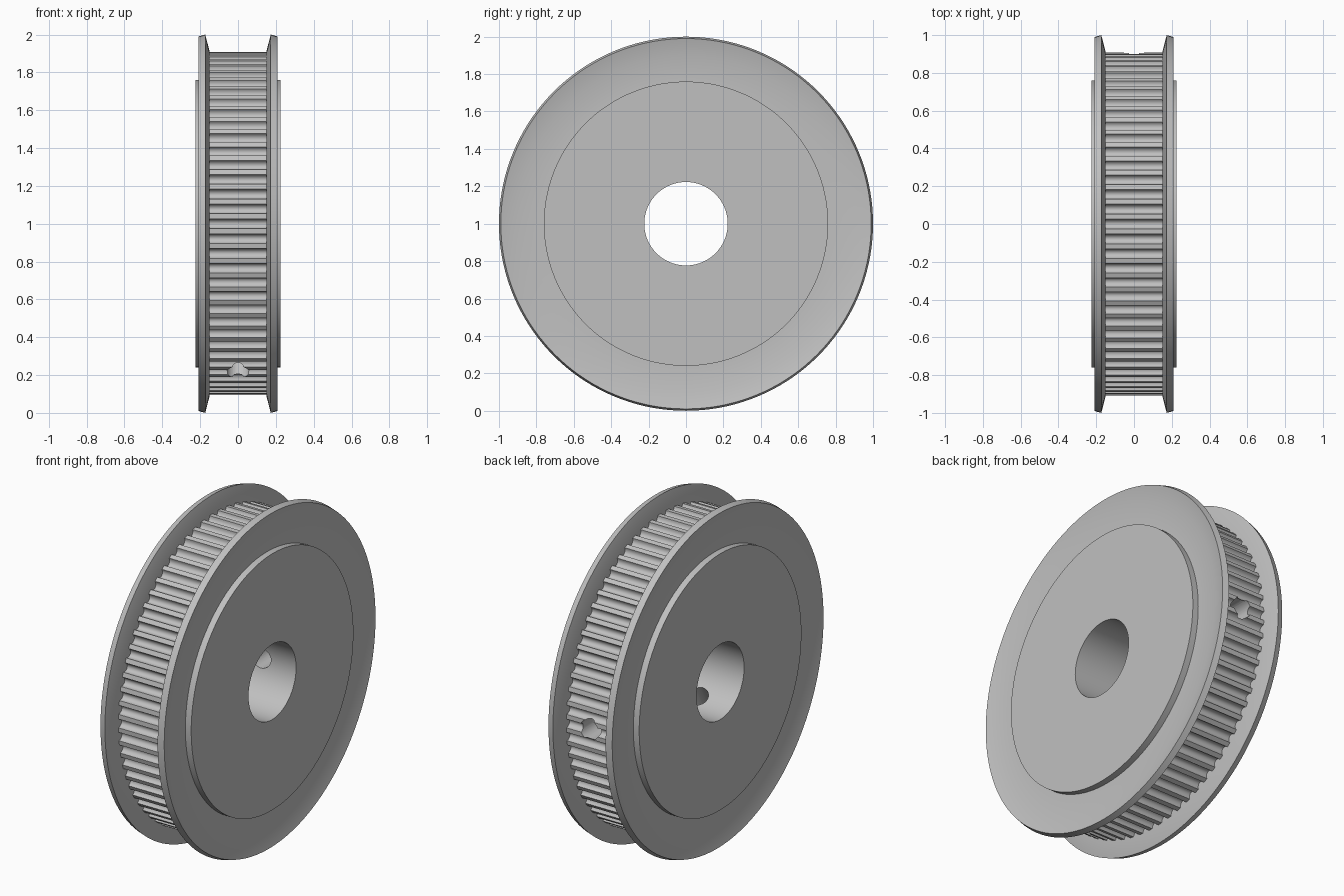
import bpy
import bmesh
from math import sin, cos, pi, radians
from mathutils import Matrix, Vector

cube = bpy.data.objects.get("Cube")
if cube:
    bpy.data.objects.remove(cube, do_unlink=True)

TEETH = 72
TIP_R = 0.907       # radius of the tooth lands
GROOVE_D = 0.03     # groove depth
GROOVE_W = 0.026    # half width of a groove
BORE_R = 0.223
HUB_R = 0.76
BELT_X = 0.15       # half width of the toothed rim
HUB_X = 0.225

steel = bpy.data.materials.new("grey_steel")
steel.use_nodes = True
steel.diffuse_color = (0.53, 0.53, 0.53, 1)
steel.node_tree.nodes["Principled BSDF"].inputs["Base Color"].default_value = (0.53, 0.53, 0.53, 1)


def polar(x, r, a):
    """Point around the wheel axle, which runs along x."""
    return (x, r * cos(a), 1 + r * sin(a))


def finish(bm, name):
    bmesh.ops.recalc_face_normals(bm, faces=bm.faces)
    mesh = bpy.data.meshes.new(name)
    bm.to_mesh(mesh)
    bm.free()
    mesh.materials.append(steel)
    obj = bpy.data.objects.new(name, mesh)
    bpy.context.collection.objects.link(obj)
    return obj


def loft(name, rings):
    """Join a closed cycle of closed rings with quads."""
    bm = bmesh.new()
    loops = [[bm.verts.new(p) for p in ring] for ring in rings]
    for i, a in enumerate(loops):
        b = loops[(i + 1) % len(loops)]
        for j in range(len(a)):
            k = (j + 1) % len(a)
            bm.faces.new((a[j], a[k], b[k], b[j]))
    return finish(bm, name)


def lathe(name, profile, side, segments=144):
    return loft(name, [[polar(side * x, r, 2 * pi * j / segments) for j in range(segments)]
                       for x, r in profile])


def select_only(obj):
    bpy.ops.object.select_all(action='DESELECT')
    obj.select_set(True)
    bpy.context.view_layer.objects.active = obj


# Toothed rim with round-bottomed grooves and the bore through it
outline = []
for t in range(TEETH):
    for k in range(11):
        u = pi * k / 10
        outline.append((TIP_R - GROOVE_D * sin(u),
                        2 * pi * t / TEETH - GROOVE_W * cos(u) / TIP_R))
rim = loft("toothed_rim", [
    [polar(-BELT_X, BORE_R, a) for r, a in outline],
    [polar(-BELT_X, r, a) for r, a in outline],
    [polar(BELT_X, r, a) for r, a in outline],
    [polar(BELT_X, BORE_R, a) for r, a in outline]])

# Two radial set screw holes, a third of a turn apart
for angle in (0, radians(240)):
    bm = bmesh.new()
    direction = Vector((0, cos(angle), sin(angle)))
    place = (Matrix.Translation(Vector((0, 0, 1)) + direction * 0.55)
             @ direction.to_track_quat('Z', 'Y').to_matrix().to_4x4())
    bmesh.ops.create_cone(bm, cap_ends=True, segments=40, radius1=0.06, radius2=0.06,
                          depth=0.9, matrix=place)
    cutter = finish(bm, "screw_hole_cutter")
    cutter.hide_render = True
    cut = rim.modifiers.new("screw_hole", 'BOOLEAN')
    cut.operation = 'DIFFERENCE'
    cut.solver = 'EXACT'
    cut.object = cutter
    select_only(rim)
    bpy.ops.object.modifier_apply(modifier=cut.name)
    bpy.data.objects.remove(cutter, do_unlink=True)

# Hub plates and flared belt flanges on both sides
parts = [rim]
for side, label in ((1, "left"), (-1, "right")):
    parts.append(lathe(label + "_hub_plate", [
        (BELT_X, BORE_R), (HUB_X, BORE_R), (HUB_X, HUB_R), (BELT_X, HUB_R)], side))
    parts.append(lathe(label + "_flange", [
        (BELT_X, HUB_R), (0.187, HUB_R), (0.187, 0.9), (0.209, 0.99),
        (0.173, 1.0), (BELT_X, 0.91)], side))

for part in parts:
    select_only(part)
    bpy.ops.object.shade_smooth_by_angle(angle=radians(30))
